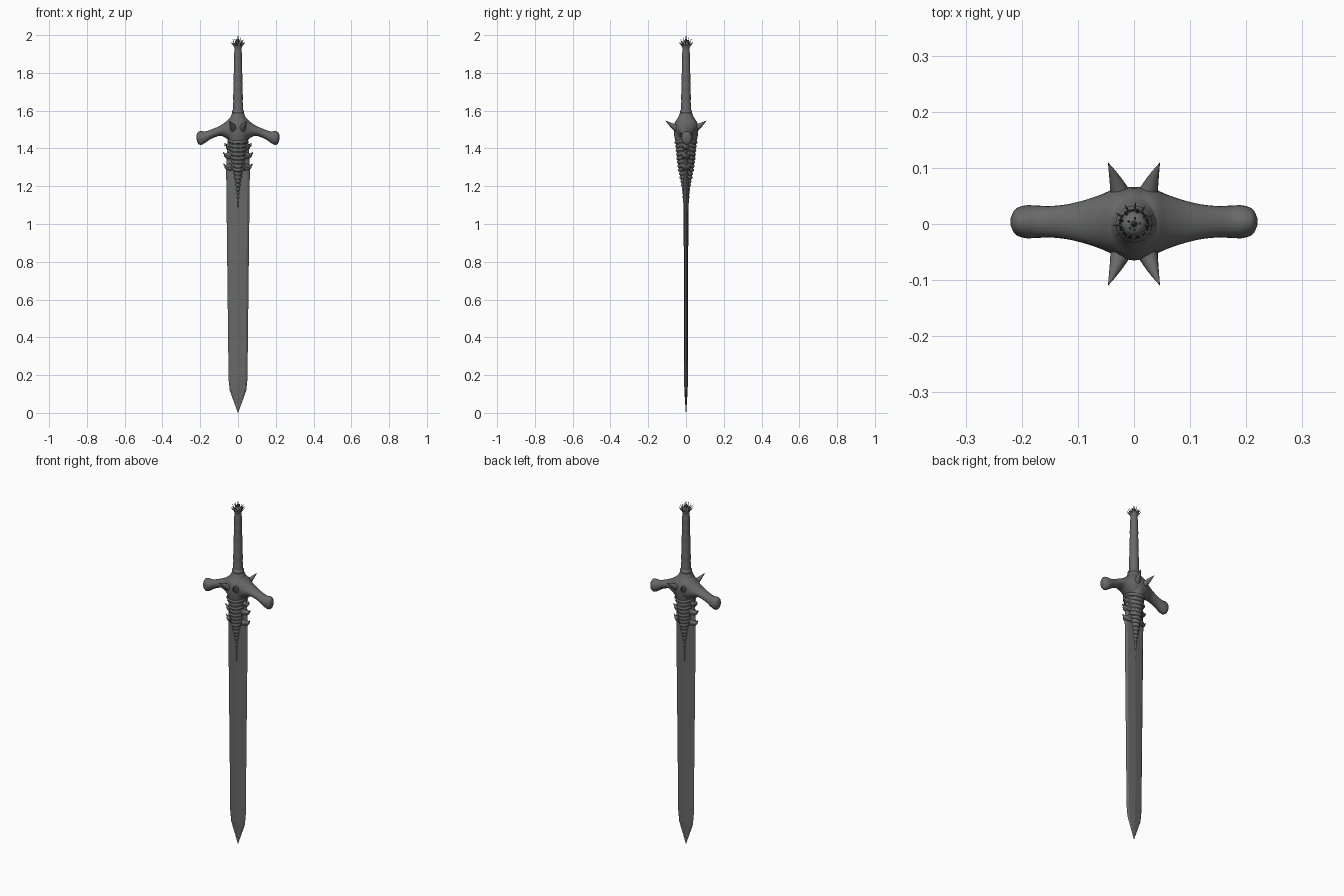
import bpy, bmesh, math, random
from mathutils import Vector

if "Cube" in bpy.data.objects:
    bpy.data.objects.remove(bpy.data.objects["Cube"])

random.seed(4)
steel = bpy.data.materials.new("dark steel")
steel.diffuse_color = (0.14, 0.14, 0.14, 1)
steel.use_nodes = True
steel.node_tree.nodes["Principled BSDF"].inputs["Base Color"].default_value = steel.diffuse_color


def finish(name, bm, angle=40):
    bmesh.ops.recalc_face_normals(bm, faces=bm.faces)
    me = bpy.data.meshes.new(name)
    bm.to_mesh(me)
    bm.free()
    me.materials.append(steel)
    ob = bpy.data.objects.new(name, me)
    bpy.context.collection.objects.link(ob)
    bpy.ops.object.select_all(action='DESELECT')
    ob.select_set(True)
    bpy.context.view_layer.objects.active = ob
    if angle:
        bpy.ops.object.shade_smooth_by_angle(angle=math.radians(angle))
    return ob


def skin(bm, rings):
    """Join rings of points into a closed tube."""
    vs = [[bm.verts.new(p) for p in r] for r in rings]
    n = len(vs[0])
    for a, b in zip(vs, vs[1:]):
        for i in range(n):
            j = (i + 1) % n
            bm.faces.new((a[i], a[j], b[j], b[i]))
    bm.faces.new(vs[0])
    bm.faces.new(vs[-1])


def smooth_rows(rows, steps=5):
    """Catmull-Rom refinement of a short profile."""
    out = []
    for i in range(len(rows) - 1):
        p = [rows[max(0, i - 1)], rows[i], rows[i + 1], rows[min(len(rows) - 1, i + 2)]]
        for s in range(steps):
            t = s / steps
            out.append([0.5 * (2 * b + (c - a) * t + (2 * a - 5 * b + 4 * c - d) * t * t
                               + (3 * b - a - 3 * c + d) * t ** 3) for a, b, c, d in zip(*p)])
    return out + [list(rows[-1])]


def upright(z, rx, ry, n=24):
    return [(rx * math.cos(k * math.tau / n), ry * math.sin(k * math.tau / n), z) for k in range(n)]


def spike(bm, path, r, n=8):
    """Curved spike along base, bend, tip."""
    a, b, c = map(Vector, path)
    rings = []
    for i in range(7):
        t = i / 6
        p = a * (1 - t) ** 2 + b * 2 * t * (1 - t) + c * t * t
        d = ((b - a) * (1 - t) + (c - b) * t).normalized()
        u = d.orthogonal().normalized()
        v = d.cross(u)
        rad = max(r * (1 - t) ** 0.9, 0.0004)
        rings.append([p + (u * math.cos(k * math.tau / n) + v * math.sin(k * math.tau / n)) * rad
                      for k in range(n)])
    skin(bm, rings)


# Blade: shallow ridged section, narrowing to a pointed tip
bm = bmesh.new()
rings = []
for z, w, t in [(0, .001, .001), (.12, .044, .009), (.18, .05, .010), (.7, .056, .011), (1.3, .063, .014), (1.44, .055, .014)]:
    e = t * .25
    rings.append([(-w, 0, z), (-w * .8, -t * .65, z), (0, -t, z), (w * .8, -t * .65, z),
                  (w, 0, z), (w * .8, t * .65, z), (0, t, z), (-w * .8, t * .65, z)])
skin(bm, rings)
finish("blade", bm, 0)

# Crossguard: drooping arms with bone-like knobs; half profile is x, bottom z, top z, depth
half = [(0, 1.43, 1.575, .062), (.035, 1.435, 1.567, .058), (.06, 1.452, 1.545, .048), (.09, 1.467, 1.523, .038),
        (.12, 1.46, 1.509, .031), (.15, 1.446, 1.497, .028), (.175, 1.429, 1.490, .029),
        (.195, 1.419, 1.492, .029), (.212, 1.426, 1.487, .022), (.22, 1.452, 1.468, .006)]
rows = smooth_rows([(-x, a, b, d) for x, a, b, d in half[:0:-1]] + half, 4)
bm = bmesh.new()
skin(bm, [[(x, .004 + d * math.cos(k * math.tau / 24), (a + b) / 2 + (b - a) / 2 * math.sin(k * math.tau / 24))
           for k in range(24)] for x, a, b, d in rows])
finish("crossguard", bm, 60)

# Tapering body and tail hugging the blade: z, half width, half depth
BODY = smooth_rows([(1.05, .002, .013), (1.15, .006, .016), (1.2, .010, .021), (1.27, .022, .034), (1.35, .038, .046),
                    (1.42, .047, .053), (1.48, .058, .064), (1.53, .054, .062), (1.565, .040, .042), (1.595, .028, .029)])
bm = bmesh.new()
skin(bm, [upright(*r) for r in BODY])
finish("body", bm, 60)


def body_at(z):
    return min(BODY, key=lambda r: abs(r[0] - z))[1:]


# Ribs: rounded bands wrapped around the body, sagging at front and back
bm = bmesh.new()
for i in range(15):
    z = 1.445 - i * .0215
    if z < 1.13:
        break
    rx, ry = body_at(z)
    sag, h = .012 * min(1, rx / .04), .0085
    rings = []
    for j in range(7):
        q = math.pi * j / 6
        grow = .006 * math.sin(q) - .003
        rings.append([(x, y, zz - sag * abs(math.sin(k * math.tau / 24)))
                      for k, (x, y, zz) in enumerate(upright(z + h * math.cos(q), rx + grow, ry + grow))])
    skin(bm, rings)
finish("ribs", bm, 50)

# Barbs beside the body along the blade edges
bm = bmesh.new()
for s in (-1, 1):
    for z, reach in [(1.425, .070), (1.375, .079), (1.315, .076)]:
        spike(bm, [(s * .035, 0, z - .012), (s * .065, 0, z - .02), (s * reach, 0, z + .005)], .026)
finish("edge_barbs", bm)

# Four horns, two on each face
bm = bmesh.new()
for sx in (-1, 1):
    for sy in (-1, 1):
        spike(bm, [(sx * .022, sy * .045, 1.505), (sx * .032, sy * .078, 1.522), (sx * .046, sy * .109, 1.548)], .021, 12)
finish("horns", bm, 60)

# Grip with collar and faint swellings
bm = bmesh.new()
grip = [(1.582, .027), (1.588, .033), (1.597, .033), (1.603, .027)]
for i in range(25):
    t = i / 24
    grip.append((1.608 + .327 * t, .0265 - .007 * t + .0009 * math.sin(t * 38)))
grip += [(1.942, .024), (1.955, .022), (1.965, .010)]
skin(bm, [upright(z, r, r, 20) for z, r in grip])
finish("grip", bm, 50)

# Crown of small thorns on the pommel
bm = bmesh.new()
for count, reach, top, r in [(12, .038, 1.962, .005), (9, .029, 1.978, .005), (5, .012, 1.988, .006)]:
    for k in range(count):
        a = math.tau * (k + random.uniform(-.2, .2)) / count
        c, s = math.cos(a), math.sin(a)
        spike(bm, [(c * .010, s * .010, 1.938), (c * reach * .7, s * reach * .7, 1.946),
                   (c * reach, s * reach, top)], r, 6)
spike(bm, [(0, 0, 1.94), (0, 0, 1.97), (0, 0, 2.0)], .010)
finish("crown_thorns", bm)
